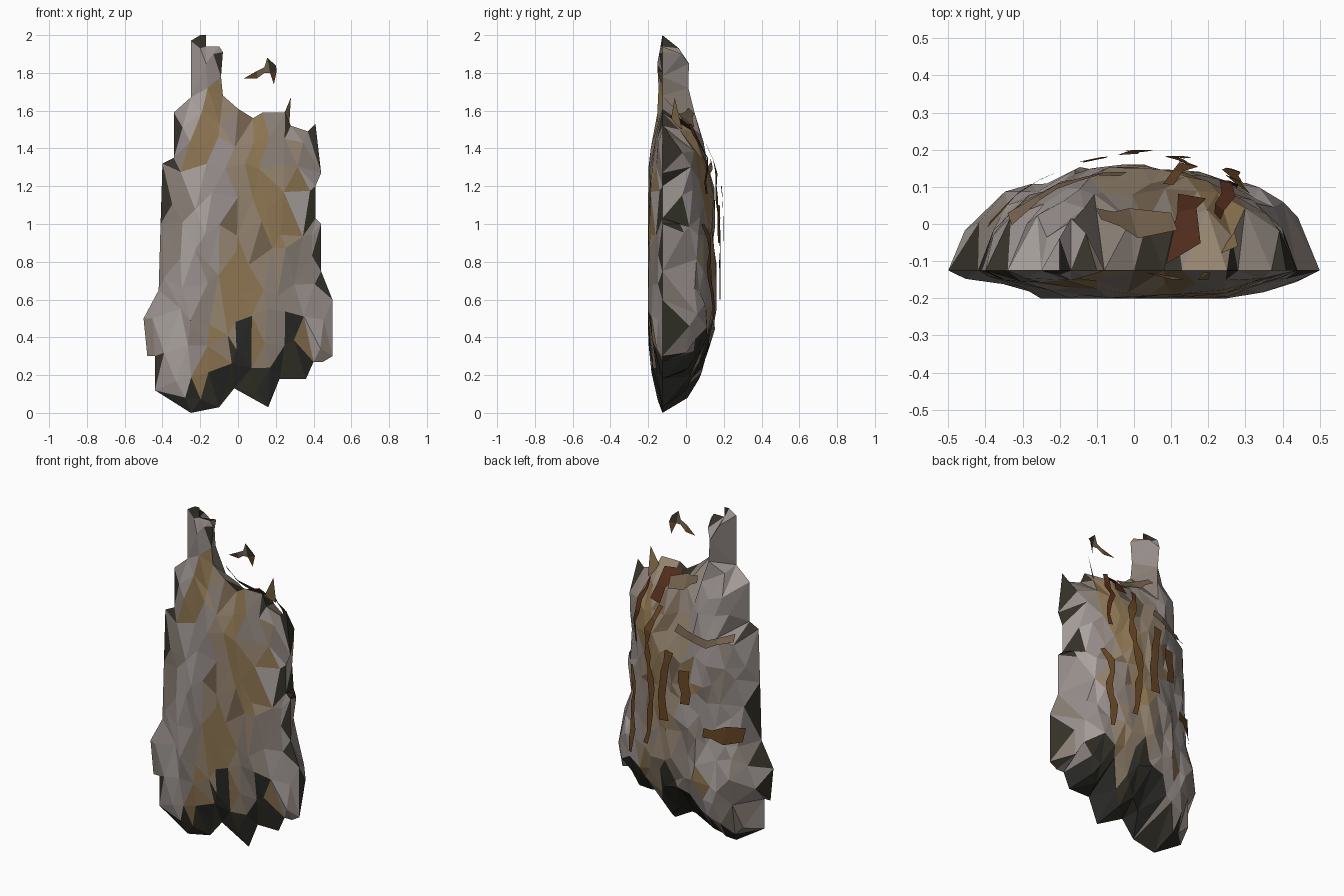
import bpy, random, math
from mathutils import Vector, noise
from mathutils.geometry import delaunay_2d_cdt, intersect_point_line

if "Cube" in bpy.data.objects:
    bpy.data.objects.remove(bpy.data.objects["Cube"])

random.seed(11)
EDGE_Y = -0.125


def mat(name, r, g, b):
    m = bpy.data.materials.new(name)
    m.diffuse_color = (r, g, b, 1)
    m.use_nodes = True
    m.node_tree.nodes["Principled BSDF"].inputs["Base Color"].default_value = m.diffuse_color
    return m


GREY = [mat("grey_stone", .31, .27, .26), mat("pale_stone", .40, .36, .34), mat("warm_stone", .25, .21, .18)]
OCHRE = [mat("ochre", .27, .18, .085), mat("tan", .30, .23, .16), mat("brown_stone", .17, .12, .075)]
DARK = [mat("dark_stone", .022, .022, .02), mat("dark_olive", .035, .032, .022)]
RUST = mat("rust", .08, .025, .012)
BARK = mat("bark", .13, .06, .018)

# Ragged outline in the x-z plane
OUT = [(-.25, 0), (-.1, .03), (-.02, .13), (.16, .03), (.22, .18), (.36, .18), (.40, .27), (.45, .27), (.5, .3),
       (.5, .6), (.44, .75), (.44, 1.0), (.41, 1.03), (.41, 1.2), (.44, 1.27), (.41, 1.53), (.37, 1.49),
       (.28, 1.52), (.25, 1.59), (.13, 1.59), (.08, 1.56), (0, 1.61), (-.08, 1.68), (-.09, 1.78), (-.08, 1.91),
       (-.10, 1.94), (-.17, 1.94), (-.17, 2.0), (-.2, 2.0), (-.25, 1.97), (-.25, 1.67), (-.34, 1.59), (-.34, 1.35),
       (-.40, 1.32), (-.41, 1.0), (-.42, .65), (-.5, .5), (-.48, .3), (-.44, .3), (-.44, .12)]
EDGE = [Vector(p) for p in OUT]
N = len(EDGE)


def rim_distance(p):
    best = 9
    for i in range(N):
        a, b = EDGE[i], EDGE[(i + 1) % N]
        q, t = intersect_point_line(p, a, b)
        q = a + (b - a) * min(1, max(0, t))
        best = min(best, (p - q.to_2d()).length)
    return best


def inside(p):
    c = False
    for i in range(N):
        a, b = EDGE[i], EDGE[(i + 1) % N]
        if (a.y > p.y) != (b.y > p.y) and p.x < (b.x - a.x) * (p.y - a.y) / (b.y - a.y) + a.x:
            c = not c
    return c


def back_y(x, z):
    k = 1 - min(1, rim_distance(Vector((x, z))) / .44)
    return EDGE_Y + .275 * math.sqrt(1 - k * k) * (1 - .12 * max(0, z - 1.0) - .15 * max(0, .4 - z))


def front_y(x, z):
    d = rim_distance(Vector((x, z)))
    return EDGE_Y - .075 * min(1, d / .25) ** .75 * (1 - .3 * max(0, z - 1.15))


def pick(x, z, back):
    # dark foot, ochre stained channel, grey elsewhere, in patches drawn out upward
    foot = .36 + .12 * math.cos(24 * (x - .03))
    if (x > -.12 and z < foot) or z < .12:
        return random.choice(DARK)
    if rim_distance(Vector((x, z))) < .035 and random.random() < .4:
        return DARK[1]
    n = noise.noise(Vector((x * 7, z * 2.2, 3 if back else 0))) + random.uniform(-.12, .12)
    stain = n + .55 - 2.6 * abs(x - .08)
    if stain > .1:
        return OCHRE[0] if n > .15 else OCHRE[2] if n < -.1 and z > .8 else OCHRE[1]
    return GREY[1] if n > .1 else GREY[0] if n > -.15 else GREY[2]


def make(name, verts, faces, mats):
    me = bpy.data.meshes.new(name)
    me.from_pydata(verts, [], faces)
    slots = list(dict.fromkeys(mats))
    for m in slots:
        me.materials.append(m)
    for p, m in zip(me.polygons, mats):
        p.material_index = slots.index(m)
    ob = bpy.data.objects.new(name, me)
    bpy.context.collection.objects.link(ob)
    return ob


def shell(name, depth, dx, dz, rough, back):
    # faceted sheet: jittered points inside the outline, triangulated in stretched space
    pts = list(EDGE) + [Vector((-.16, 1.72)), Vector((-.17, 1.85)), Vector((-.2, 1.93)), Vector((-.13, 1.9))]
    row, z = 0, .07
    while z < 1.66:
        x = -.48 + (row % 2) * dx / 2
        while x < .5:
            p = Vector((x + random.uniform(-.28, .28) * dx, z + random.uniform(-.4, .4) * dz))
            if inside(p) and rim_distance(p) > .025:
                pts.append(p)
            x += dx
        z += dz
        row += 1
    squash = [Vector((p.x, p.y * .5)) for p in pts]
    co, _, faces, *_ = delaunay_2d_cdt(squash, [(i, (i + 1) % N) for i in range(N)], [], 1, 1e-5)
    co = [Vector((p.x, p.y / .5)) for p in co]
    verts = []
    for p in co:
        d = rim_distance(p)
        y = depth(p.x, p.y)
        if d > .02:
            y += random.uniform(-rough, rough) * min(1, d / .12)
        verts.append((p.x, max(-.2, y), p.y))
    tris, mats = [], []
    for f in faces:
        c = sum((co[i] for i in f), Vector((0, 0))) / len(f)
        a, b, e = (Vector(verts[i]) for i in f[:3])
        n = (b - a).cross(e - a)
        tris.append(tuple(f) if (n.y > 0) == back else tuple(reversed(f)))
        mats.append(pick(c.x, c.y, back))
    return make(name, verts, tris, mats)


shell("front_face", front_y, .10, .15, .010, False)
shell("back_face", back_y, .075, .12, .014, True)


def strip(name, path, width, m, lift=.03):
    # peeling ribbon laid over the back face
    P = [Vector(p) for p in path]
    pts = []
    for a, b in zip(P, P[1:]):
        n = max(1, round((b - a).length / .07))
        pts += [a.lerp(b, i / n) for i in range(n)]
    pts.append(P[-1])
    verts, faces = [], []
    for i, p in enumerate(pts):
        t = (pts[min(i + 1, len(pts) - 1)] - pts[max(i - 1, 0)]).normalized()
        s = Vector((-t.y, t.x)) * width * random.uniform(.25, .7)
        j = Vector((random.uniform(-.015, .015), 0))
        for q in (p + j + s, p + j - s):
            verts.append((q.x, min(.2, back_y(q.x, q.y) + lift), q.y))
        if i:
            faces.append((2 * i - 2, 2 * i - 1, 2 * i + 1, 2 * i))
    make(name, verts, faces, [m] * len(faces))


strip("bark_strip_long", [(.23, 1.53), (.25, 1.35), (.27, 1.16)], .03, RUST)
strip("bark_strip_side", [(.30, 1.0), (.26, .85), (.27, .5)], .04, BARK)
strip("bark_strip_mid", [(.10, 1.42), (.15, 1.2), (.11, 1.0), (.14, .6)], .04, BARK, .04)
strip("bark_strip_centre", [(-.01, 1.2), (.02, 1.0), (.0, .78)], .045, BARK, .05)
strip("bark_strip_left", [(-.10, 1.1), (-.11, .9)], .05, BARK, .04)
strip("bark_band_upper", [(-.33, 1.3), (-.2, 1.26), (-.02, 1.33)], .04, OCHRE[2], .02)
strip("bark_band_lower", [(-.38, .72), (-.2, .74)], .08, BARK)
strip("bark_band_top", [(-.1, 1.60), (.0, 1.55), (.1, 1.52)], .05, OCHRE[2], .015)
strip("bark_patch_top", [(.14, 1.57), (.16, 1.42)], .07, RUST, .01)

# Upright splinter on the top rim
make("splinter", [(.23, -.08, 1.55), (.28, -.06, 1.67), (.27, -.02, 1.50)], [(0, 1, 2)], [OCHRE[0]])

# Loose chip hovering over the broken top
chip = [(.03, -.13, 1.77), (.10, -.14, 1.77), (.14, -.15, 1.80), (.17, -.15, 1.80), (.19, -.13, 1.74),
        (.205, -.13, 1.81), (.20, -.15, 1.84), (.155, -.15, 1.88), (.14, -.15, 1.83), (.10, -.15, 1.81)]
make("loose_chip", chip, [(0, 1, 9), (1, 2, 8, 9), (2, 3, 7, 8), (3, 5, 6, 7), (3, 4, 5)],
     [BARK, OCHRE[2], OCHRE[2], DARK[1], BARK])
